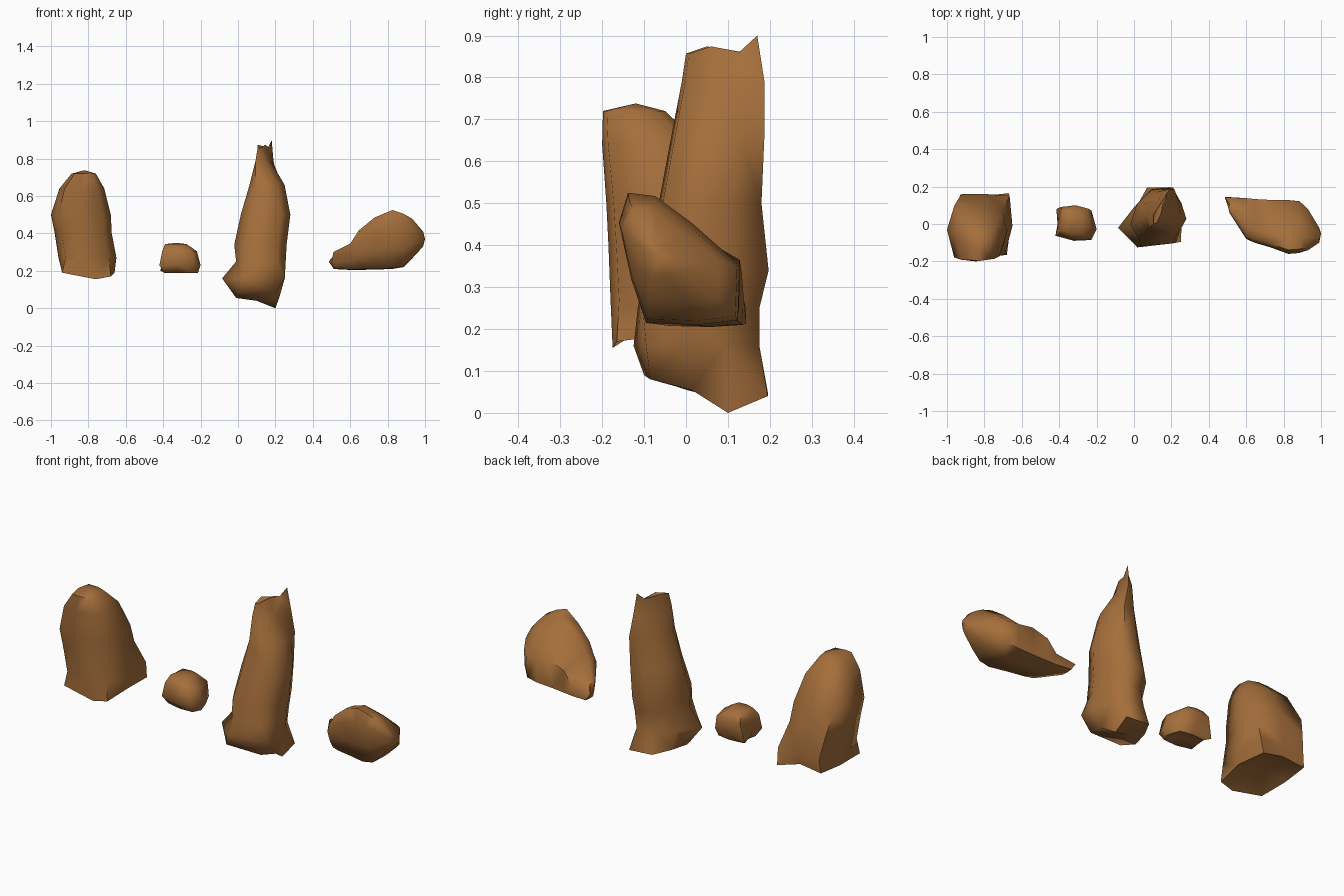
import bpy, bmesh, math
from mathutils import Vector

stone = bpy.data.materials.new("brown stone")
stone.diffuse_color = (0.376, 0.158, 0.044, 1)


def rock(name, axis, section, rings, chips, low_cap, high_cap):
    """Loft a unit section through rings (level, a0, a1, b0, b1, shear), then chip corners to points."""
    bm = bmesh.new()
    loops, n = [], len(section)
    for level, a0, a1, b0, b1, k in rings:
        loop = []
        for c, s in section:
            a = (a0 + a1) / 2 + (a1 - a0) / 2 * ((1 - k) * c + k * s)
            b = (b0 + b1) / 2 + (b1 - b0) / 2 * s
            loop.append(bm.verts.new((level, a, b) if axis == "x" else (a, b, level)))
        loops.append(loop)
    for lo, hi in zip(loops, loops[1:]):
        for i in range(n):
            j = (i + 1) % n
            bm.faces.new((lo[i], lo[j], hi[j], hi[i]))
    for loop, tip in ((loops[0], low_cap), (loops[-1], high_cap)):
        centre = bm.verts.new(tip)
        for i in range(n):
            bm.faces.new((loop[i], loop[(i + 1) % n], centre))
    # pull the nearest corner to each chip point
    free = list(bm.verts)
    for p in chips:
        v = min(free, key=lambda q: (q.co - Vector(p)).length)
        v.co = p
        free.remove(v)
    bmesh.ops.triangulate(bm, faces=[f for f in bm.faces if len(f.verts) > 3])
    bmesh.ops.recalc_face_normals(bm, faces=bm.faces)
    me = bpy.data.meshes.new(name)
    bm.to_mesh(me)
    bm.free()
    me.materials.append(stone)
    ob = bpy.data.objects.new(name, me)
    bpy.context.collection.objects.link(ob)
    bpy.context.view_layer.objects.active = ob
    ob.select_set(True)
    bpy.ops.object.shade_smooth_by_angle(angle=math.radians(70))
    ob.select_set(False)


# broad boulder: upright front, sloping back
rock("broad_boulder", "z",
     [(1, 0), (0.87, 0.75), (0.1, 1), (-0.75, 1), (-1, 0.1), (-0.76, -0.92), (-0.1, -1), (0.75, -0.88)], [
    (0.19, -0.94, -0.66, -0.18, 0.155, 0),
    (0.27, -0.96, -0.65, -0.18, 0.16, 0),
    (0.40, -0.98, -0.675, -0.185, 0.13, 0),
    (0.50, -1.00, -0.68, -0.19, 0.10, 0),
    (0.64, -0.955, -0.715, -0.20, 0.035, 0),
    (0.72, -0.89, -0.76, -0.198, -0.05, 0)],
    [(-0.76, -0.175, 0.155), (-0.94, -0.17, 0.19), (-0.68, -0.165, 0.17),
     (-0.67, 0.165, 0.18), (-0.93, 0.155, 0.2), (-0.8, 0.15, 0.215),
     (-0.665, 0.15, 0.27)],
    (-0.80, -0.01, 0.26), (-0.82, -0.12, 0.738))

# small pebble
rock("small_stone", "z",
     [(1, -0.3), (0.75, 0.8), (0, 1), (-0.85, 0.9), (-0.9, 0), (-1, -0.7), (-0.1, -1), (0.75, -0.95)], [
    (0.188, -0.395, -0.215, -0.06, 0.07, 0),
    (0.23, -0.42, -0.20, -0.09, 0.09, 0),
    (0.305, -0.405, -0.22, -0.085, 0.10, 0),
    (0.343, -0.39, -0.275, -0.05, 0.07, 0)],
    [(-0.415, 0.08, 0.2)],
    (-0.31, 0.0, 0.205), (-0.33, 0.01, 0.35))

# tall pillar: wide foot, thin slanted crest with a notch
rock("tall_stone", "z",
     [(1, -0.25), (0.8, 0.45), (0.5, 1), (-0.2, 0.92), (-0.75, 0.4), (-1, -0.35), (-0.6, -1), (0.65, -0.92)], [
    (0.055, -0.01, 0.22, -0.09, 0.185, 0),
    (0.16, -0.04, 0.25, -0.125, 0.175, 0),
    (0.25, -0.01, 0.255, -0.115, 0.175, 0),
    (0.34, -0.02, 0.26, -0.10, 0.197, 0),
    (0.50, 0.015, 0.28, -0.065, 0.18, 0),
    (0.66, 0.055, 0.262, -0.035, 0.187, 0.1),
    (0.79, 0.08, 0.207, -0.01, 0.187, 0.45),
    (0.857, 0.10, 0.19, 0.0, 0.17, 0.75)],
    [(-0.085, -0.02, 0.16), (0.20, 0.10, 0.0), (0.21, 0.195, 0.04),
     (-0.01, 0.0, 0.055), (0.0, -0.10, 0.09), (0.20, -0.085, 0.08),
     (0.25, -0.095, 0.16), (0.18, 0.17, 0.90), (0.07, 0.195, 0.05),
     (0.145, 0.06, 0.874), (0.105, 0.05, 0.874)],
    (0.1, 0.06, 0.04), (0.16, 0.135, 0.86))

# leaning boulder: lofted sideways, top leaning forward, low tail at the back
rock("leaning_boulder", "x",
     [(1, -0.1), (0.2, 0.55), (-0.4, 0.95), (-0.85, 1), (-1, 0.55), (-0.8, -0.3), (-0.55, -0.97), (0.3, -1), (0.97, -0.93)], [
    (0.51, 0.06, 0.145, 0.21, 0.30, 0),
    (0.60, -0.08, 0.138, 0.205, 0.345, 0),
    (0.645, -0.10, 0.135, 0.205, 0.415, 0),
    (0.73, -0.125, 0.13, 0.207, 0.485, 0),
    (0.825, -0.16, 0.128, 0.21, 0.525, 0),
    (0.885, -0.155, 0.122, 0.22, 0.505, 0),
    (0.93, -0.14, 0.08, 0.265, 0.48, 0),
    (0.99, -0.10, -0.02, 0.33, 0.41, 0)],
    [(0.485, 0.143, 0.25), (0.65, 0.133, 0.335), (0.74, 0.128, 0.365)],
    (0.50, 0.10, 0.245), (1.0, -0.05, 0.37))
